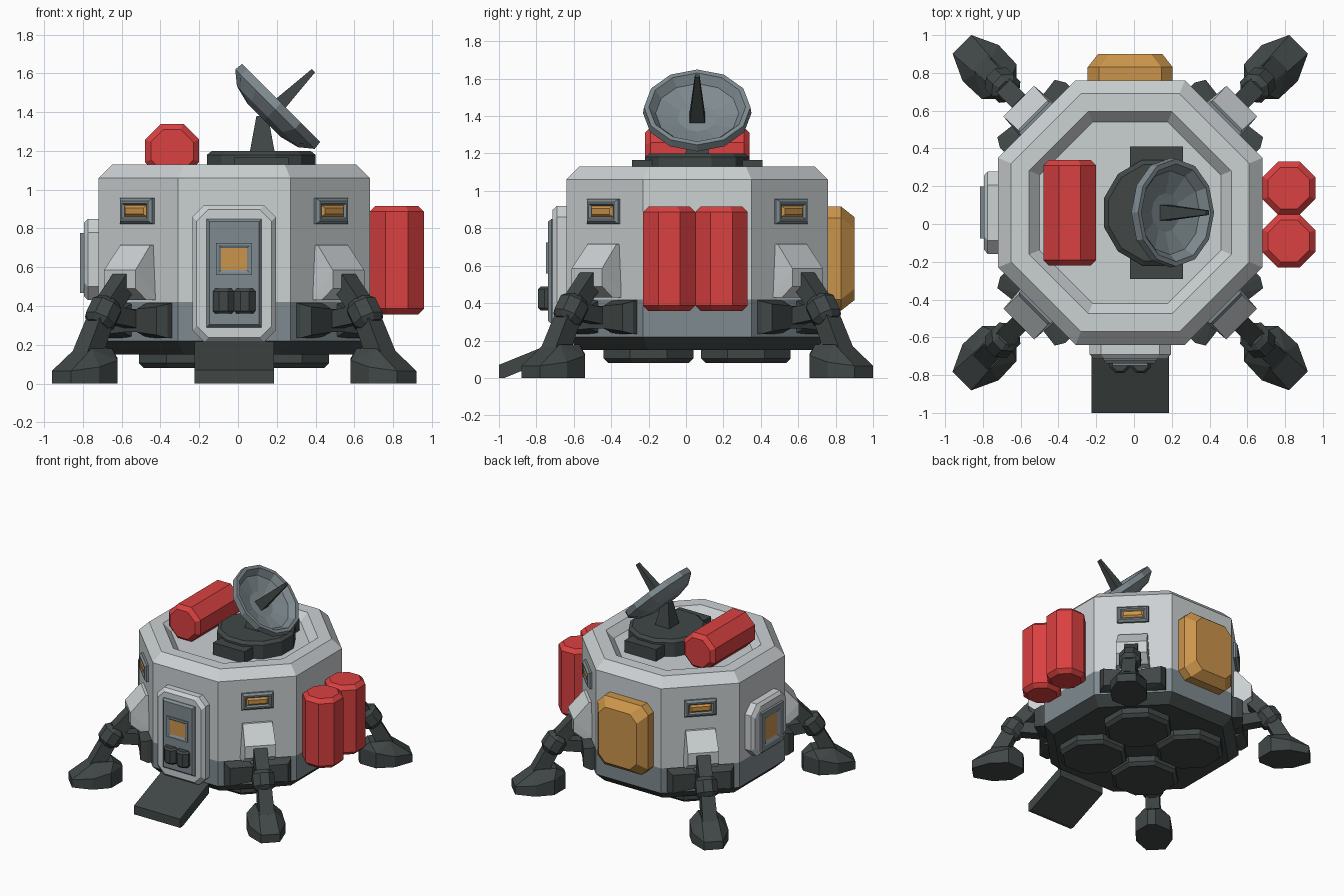
import bpy, bmesh, math
from mathutils import Matrix, Vector

if "Cube" in bpy.data.objects:
    bpy.data.objects.remove(bpy.data.objects["Cube"])

CX, CY, WALL = -0.02, 0.06, 0.70      # hull axis and wall distance


def material(name, rgb):
    m = bpy.data.materials.new(name)
    m.diffuse_color = (*rgb, 1)
    m.use_nodes = True
    m.node_tree.nodes["Principled BSDF"].inputs["Base Color"].default_value = m.diffuse_color
    return m


LIGHT = material("light_grey", (0.60, 0.635, 0.65))
MID = material("mid_grey", (0.21, 0.255, 0.275))
DARK = material("dark_grey", (0.052, 0.063, 0.062))
RED = material("red", (0.70, 0.052, 0.052))
ORANGE = material("orange", (0.60, 0.30, 0.07))


def finish(name, bm, mats):
    bmesh.ops.recalc_face_normals(bm, faces=bm.faces)
    me = bpy.data.meshes.new(name)
    bm.to_mesh(me)
    bm.free()
    for m in mats:
        me.materials.append(m)
    ob = bpy.data.objects.new(name, me)
    bpy.context.collection.objects.link(ob)
    return ob


def loft(name, rings, colours):
    """Skin point rings; colours holds one material per band, ends are capped."""
    mats = list(dict.fromkeys(colours))
    bm = bmesh.new()
    vs = [[bm.verts.new(p) for p in ring] for ring in rings]
    n = len(vs[0])
    bm.faces.new(vs[0]).material_index = mats.index(colours[0])
    bm.faces.new(vs[-1]).material_index = mats.index(colours[-1])
    for k in range(len(vs) - 1):
        for i in range(n):
            j = (i + 1) % n
            f = bm.faces.new((vs[k][i], vs[k][j], vs[k + 1][j], vs[k + 1][i]))
            f.material_index = mats.index(colours[k])
    return finish(name, bm, mats)


def lathe(name, profile, n, colours, matrix):
    """Turn (flat-to-axis radius, height) points into an n-sided solid."""
    if not isinstance(colours, list):
        colours = [colours] * (len(profile) - 1)
    rings = []
    for r, z in profile:
        R = r / math.cos(math.pi / n)
        rings.append([matrix @ Vector((R * math.cos((i + 0.5) * math.tau / n),
                                       R * math.sin((i + 0.5) * math.tau / n), z)) for i in range(n)])
    return loft(name, rings, colours)


def at(x, y, z):
    return Matrix.Translation((x, y, z))


def polar(deg, r, u, z):
    """Point at distance r from the hull axis, u sideways, at height z."""
    a = math.radians(deg)
    return Vector((CX + r * math.cos(a) - u * math.sin(a), CY + r * math.sin(a) + u * math.cos(a), z))


def plate(name, deg, z, w, h, cut, steps):
    """Corner-cut panel on a wall; steps are (inset, height off wall, material)."""
    rings = []
    for inset, d, _ in steps:
        a, b = w / 2 - inset, h / 2 - inset
        c = min(cut, a * 0.6, b * 0.6)
        if c:
            pts = [(a, b - c), (a - c, b), (c - a, b), (-a, b - c), (-a, c - b), (c - a, -b), (a - c, -b), (a, c - b)]
        else:
            pts = [(a, b), (-a, b), (-a, -b), (a, -b)]
        rings.append([polar(deg, WALL + d, u, z + v) for u, v in pts])
    return loft(name, rings, [s[2] for s in steps[1:]])


def hull(name, deg, pts, mat):
    bm = bmesh.new()
    for p in pts:
        bm.verts.new(polar(deg, *p))
    bmesh.ops.convex_hull(bm, input=bm.verts)
    bmesh.ops.dissolve_limit(bm, angle_limit=0.01, verts=bm.verts, edges=bm.edges)
    return finish(name, bm, [mat])


def strut(name, p, q, r0, r1, n, mat):
    d = q - p
    m = Matrix.Translation(p) @ d.to_track_quat('Z', 'Y').to_matrix().to_4x4()
    return lathe(name, [(r0, 0), (r1, d.length)], n, mat, m)


# Octagonal cabin with dark underside, mid band and recessed roof
lathe("cabin", [(0.63, 0.15), (WALL, 0.22), (WALL, 0.42), (WALL, 1.06), (0.63, 1.13), (0.535, 1.13), (0.48, 1.07)],
      8, [DARK, MID, LIGHT, LIGHT, LIGHT, LIGHT], at(CX, CY, 0))

# Engine discs under the cabin
for sx in (-1, 1):
    for sy in (-1, 1):
        lathe("engine_disc", [(0.215, 0.08), (0.24, 0.105), (0.24, 0.16)], 8, DARK,
              at(CX + sx * 0.25, CY + sy * 0.26, 0))

# Red tanks: a pair on the right side, one lying on the roof
tank = [(0.11, -0.28), (0.14, -0.25), (0.14, 0.25), (0.11, 0.28)]
for y in (-0.08, 0.20):
    lathe("side_tank", tank, 8, RED, at(0.82, y - 0.01, 0.637))
lathe("roof_tank", tank, 8, RED, at(-0.34, CY, 1.20) @ Matrix.Rotation(math.pi / 2, 4, 'X'))

# Front door with window, twin handle blocks and ramp
plate("door_frame", -90, 0.567, 0.43, 0.705, 0.06,
      [(0, -0.02, LIGHT), (0, 0.05, LIGHT), (0.022, 0.075, LIGHT)])
plate("door_panel", -90, 0.57, 0.285, 0.56, 0,
      [(0, 0.06, MID), (0, 0.08, MID), (0.015, 0.098, MID)])
plate("door_window", -90, 0.642, 0.185, 0.165, 0,
      [(0, 0.09, MID), (0, 0.108, MID), (0.012, 0.108, MID), (0.026, 0.10, MID), (0.027, 0.10, ORANGE)])
for u in (-0.055, 0.055):
    p = polar(-90, WALL + 0.095, u, 0)
    lathe("door_handle", [(0.042, 0.36), (0.055, 0.375), (0.055, 0.475), (0.042, 0.49)], 8, DARK, at(p.x, p.y, 0))
hull("ramp", -90, [(r, u, z) for u in (-0.205, 0.205)
                   for r, z in ((1.06, 0), (1.06, 0.07), (0.69, 0.22), (0.69, 0.14), (1.03, 0))], DARK)

# Left porthole and rear storage box
plate("left_window_frame", 180, 0.64, 0.435, 0.42, 0.07,
      [(0, -0.02, LIGHT), (0, 0.055, LIGHT), (0.022, 0.075, LIGHT)])
plate("left_window", 180, 0.622, 0.275, 0.31, 0,
      [(0, 0.06, MID), (0, 0.095, MID), (0.04, 0.095, MID), (0.065, 0.08, MID), (0.066, 0.08, ORANGE)])
plate("rear_box", 90, 0.638, 0.45, 0.555, 0.06,
      [(0, -0.02, ORANGE), (0, 0.07, ORANGE), (0.055, 0.14, ORANGE)])

# Corner walls: small window, leg bracket, side pods, leg and foot
for a in (45, 135, 225, 315):
    plate("corner_window", a, 0.89, 0.235, 0.132, 0.0,
          [(0, -0.02, MID), (0, 0.015, MID), (0.015, 0.03, MID), (0.026, 0.03, MID),
           (0.036, 0.018, MID), (0.037, 0.018, ORANGE), (0.05, 0.03, ORANGE)])
    hull("leg_bracket", a, [(r, u * s, z) for s in (-1, 1) for r, u, z in
         ((0.68, 0.127, 0.43), (0.68, 0.11, 0.715), (0.72, 0.11, 0.715),
          (0.835, 0.115, 0.585), (0.835, 0.115, 0.49), (0.76, 0.12, 0.43))], LIGHT)
    for s in (-1, 1):
        hull("side_pod", a, [(r, u * s, z) for r, u, z in
             ((0.68, 0.05, 0.235), (0.68, 0.05, 0.42), (0.68, 0.245, 0.235), (0.68, 0.245, 0.42),
              (0.73, 0.245, 0.235), (0.73, 0.245, 0.41), (0.78, 0.215, 0.25), (0.78, 0.215, 0.395),
              (0.76, 0.05, 0.265), (0.76, 0.05, 0.385))], DARK)
    hull("pod_link", a, [(r, u, z) for r in (0.68, 0.76) for u in (-0.06, 0.06) for z in (0.265, 0.385)], DARK)
    strut("upper_leg", polar(a, 0.80, 0, 0.53), polar(a, 0.97, 0, 0.35), 0.05, 0.05, 4, DARK)
    strut("inner_brace", polar(a, 0.74, 0, 0.33), polar(a, 0.94, 0, 0.36), 0.045, 0.045, 4, DARK)
    d = (polar(a, 1.05, 0, 0.25) - polar(a, 0.95, 0, 0.40)).to_track_quat('Z', 'Y').to_matrix().to_4x4()
    lathe("knee", [(0.055, -0.075), (0.08, -0.045), (0.08, 0.045), (0.055, 0.075)], 8, DARK,
          Matrix.Translation(polar(a, 0.955, 0, 0.362)) @ d)
    strut("lower_leg", polar(a, 0.97, 0, 0.34), polar(a, 1.075, 0, 0.14), 0.05, 0.055, 4, DARK)
    hull("foot", a, [(r, u * s, z) for s in (-1, 1) for r, u, z in
         ((0.88, 0.03, 0), (0.98, 0.13, 0), (1.12, 0.135, 0), (1.26, 0.07, 0),
          (0.88, 0.03, 0.13), (0.98, 0.13, 0.12), (1.12, 0.135, 0.085), (1.26, 0.07, 0.065),
          (0.95, 0.06, 0.18), (1.10, 0.06, 0.18))], DARK)

# Roof turntable, mast, tilted dish and its feed spike
hull("turntable_bar", 0, [(r, u, z) for r in (0.0, 0.28) for u in (-0.35, 0.35) for z in (1.06, 1.165)], DARK)
lathe("turntable", [(0.28, 1.06), (0.28, 1.18), (0.255, 1.20)], 12, DARK, at(0.12, CY, 0))
lathe("dish_mast", [(0.065, 1.19), (0.03, 1.38)], 4, DARK, at(0.125, CY, 0))
tilt = at(0.2225, CY, 1.4475) @ Matrix.Rotation(math.pi / 4, 4, 'Y')
lathe("dish", [(0.12, -0.125), (0.215, -0.10), (0.28, -0.045), (0.275, 0), (0.25, 0), (0.215, -0.045), (0.10, -0.08)],
      12, MID, tilt @ Matrix.Rotation(math.pi / 12, 4, 'Z'))
lathe("dish_spike", [(0.042, -0.09), (0.012, 0.235)], 4, DARK, tilt)
